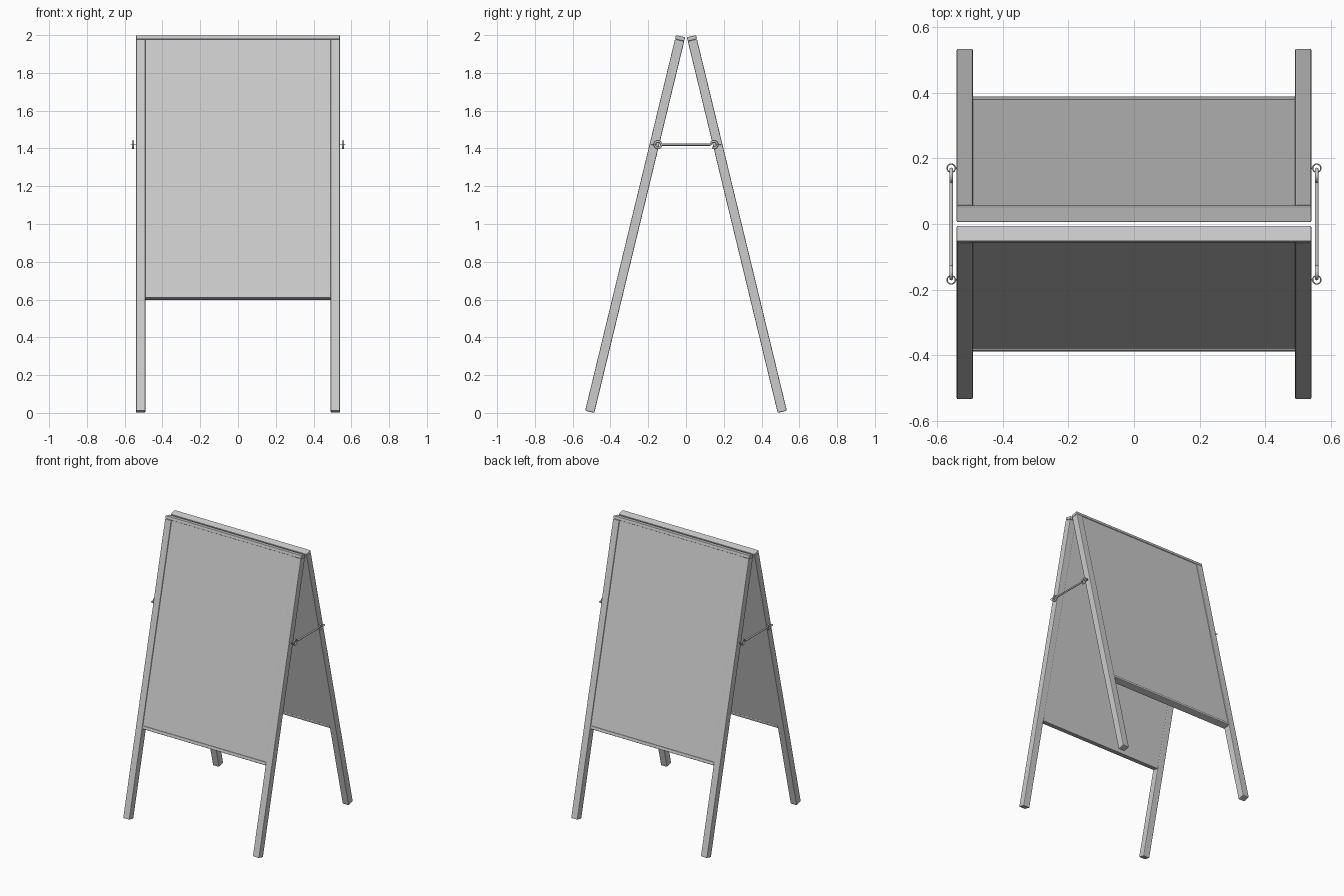
import bpy, bmesh, math
from mathutils import Matrix, Vector

if "Cube" in bpy.data.objects:
    bpy.data.objects.remove(bpy.data.objects["Cube"])

TILT = math.radians(13.6)
T = 0.05                                            # frame timber thickness
LEN = (2 - T * math.sin(TILT)) / math.cos(TILT)     # length along the leg
RAIL = 0.022                                        # rail height
PANEL_LOW = 0.614                                   # lower rail, measured along the leg

lean = Matrix.Translation((0, -0.534, T * math.sin(TILT))) @ Matrix.Rotation(-TILT, 4, 'X')


def box(name, lo, hi, matrix, bevel=0.0):
    lo, hi = Vector(lo), Vector(hi)
    bm = bmesh.new()
    bmesh.ops.create_cube(bm, size=1)
    bmesh.ops.scale(bm, vec=hi - lo, verts=bm.verts)
    bmesh.ops.translate(bm, vec=(lo + hi) / 2, verts=bm.verts)
    me = bpy.data.meshes.new(name)
    bm.to_mesh(me)
    bm.free()
    ob = bpy.data.objects.new(name, me)
    bpy.context.collection.objects.link(ob)
    ob.matrix_world = matrix
    if bevel:
        mod = ob.modifiers.new("Bevel", 'BEVEL')
        mod.width = bevel
        mod.segments = 2
    return ob


def wire(name, paths, radius):
    """Round wire along point paths given as (points, closed)."""
    cu = bpy.data.curves.new(name, 'CURVE')
    cu.dimensions = '3D'
    cu.bevel_depth = radius
    cu.bevel_resolution = 2
    cu.use_fill_caps = True
    for pts, closed in paths:
        sp = cu.splines.new('POLY')
        sp.points.add(len(pts) - 1)
        for p, co in zip(sp.points, pts):
            p.co = (*co, 1)
        sp.use_cyclic_u = closed
        sp.use_smooth = True
    ob = bpy.data.objects.new(name, cu)
    bpy.context.collection.objects.link(ob)
    return ob


# Two identical leaning boards, the back one turned half way round
for side, turn in (("front", 0), ("back", math.pi)):
    m = Matrix.Rotation(turn, 4, 'Z') @ lean
    for end, s in (("left", -1), ("right", 1)):
        x0, x1 = sorted((s * 0.49, s * 0.54))
        box(f"{side}_{end}_leg", (x0, 0, 0), (x1, T, LEN - RAIL), m, 0.005)
    box(f"{side}_top_rail", (-0.54, 0, LEN - RAIL), (0.54, T, LEN), m, 0.005)
    box(f"{side}_lower_rail", (-0.492, 0, PANEL_LOW), (0.492, T, PANEL_LOW + RAIL), m, 0.005)
    box(f"{side}_panel", (-0.495, 0.006, PANEL_LOW + 0.012),
        (0.495, T - 0.002, LEN - 0.012), m)

# Hooked stay bar and screw eyes on each side
Z, RY, R = 1.42, 0.148, 0.0175


def arc(x, y, r, a0, a1, n, flat=False):
    out = []
    for i in range(n):
        a = math.radians(a0 + (a1 - a0) * i / (n - 1))
        c, s = r * math.cos(a), r * math.sin(a)
        out.append((x + s, y + c, Z) if flat else (x, y + c, Z + s))
    return out


for end, x in (("left", -0.556), ("right", 0.556)):
    ring = arc(x, -RY, R, 0, 345, 24)
    hook = arc(x, RY, R, 180, -120, 24)
    bar = [(x, -RY + R, Z), (x, RY - R, Z)]
    wire(f"{end}_stay_bar", [(ring, True), (bar, False), (hook, False)], 0.006)
    eyes = [(arc(x, y, 0.0125, 0, 345, 24, True), True) for y in (-0.17, 0.17)]
    shanks = [([(x * 0.955, y, Z), (x * 0.978, y, Z)], False) for y in (-0.17, 0.17)]
    wire(f"{end}_screw_eyes", eyes + shanks, 0.002)
